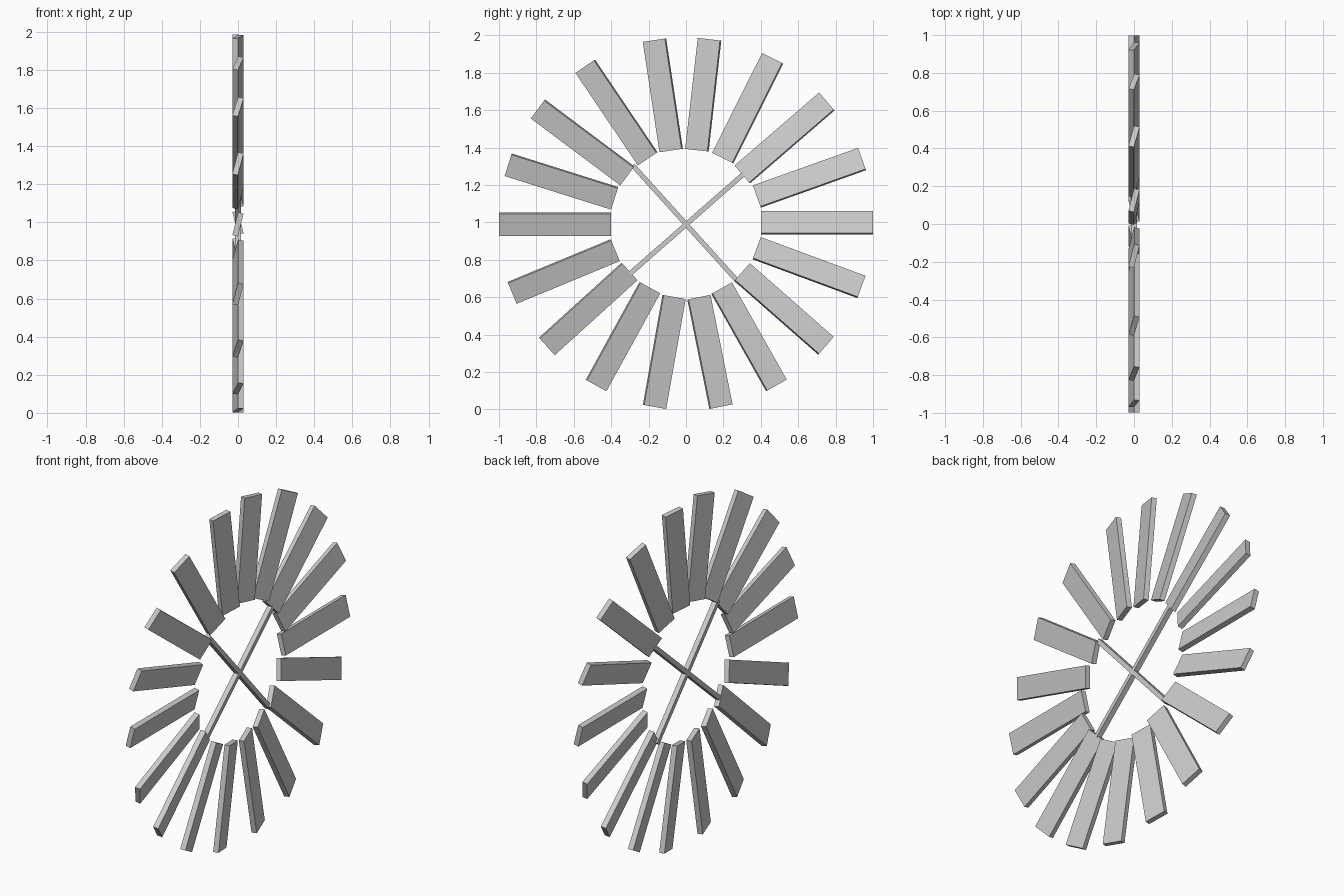
import bpy
from math import radians, atan2, hypot
from mathutils import Matrix

LENGTH, WIDTH, THICK = 0.597, 0.123, 0.03
PITCH = radians(-14)

# mid-point (y, z) and angle in degrees of each blade around the wheel
BLADES = [
    (0.70, 0.998, 0), (0.66, 1.238, 19.6), (0.527, 1.451, 40.8),
    (0.33, 1.61, 63.4), (0.092, 1.682, 83.5), (-0.124, 1.679, 98.6),
    (-0.372, 1.587, 124), (-0.553, 1.427, 143.2), (-0.666, 1.218, 162.5),
    (-0.70, 0.989, 180), (-0.654, 0.737, 202.5), (-0.523, 0.537, 222.2),
    (-0.337, 0.389, 241.2), (-0.116, 0.307, 259.9), (0.128, 0.307, 281.4),
    (0.337, 0.388, 299.4), (0.524, 0.537, 318.7), (0.658, 0.758, 339.7),
]


def box(name, size, y, z, angle, pitch=0.0):
    """Box lying along y, pitched about its length, then turned in the wheel plane."""
    bpy.ops.mesh.primitive_cube_add(size=1)
    ob = bpy.context.object
    ob.name = name
    ob.data.transform(Matrix.Translation((0, y, z))
                      @ Matrix.Rotation(angle, 4, 'X')
                      @ Matrix.Rotation(pitch, 4, 'Y')
                      @ Matrix.Diagonal((*size, 1)))
    return ob


# ring of pitched blades
for i, (y, z, deg) in enumerate(BLADES):
    box(f"blade_{i + 1:02d}", (THICK, LENGTH, WIDTH), y, z, radians(deg), PITCH)

# two crossing bars that hold the ring
for i, (y0, z0, y1, z1) in enumerate([(-0.285, 1.305, 0.28, 0.68),
                                      (-0.30, 0.725, 0.31, 1.26)]):
    box(f"cross_bar_{i + 1}", (0.03, hypot(y1 - y0, z1 - z0), 0.026),
        (y0 + y1) / 2, (z0 + z1) / 2, atan2(z1 - z0, y1 - y0))
